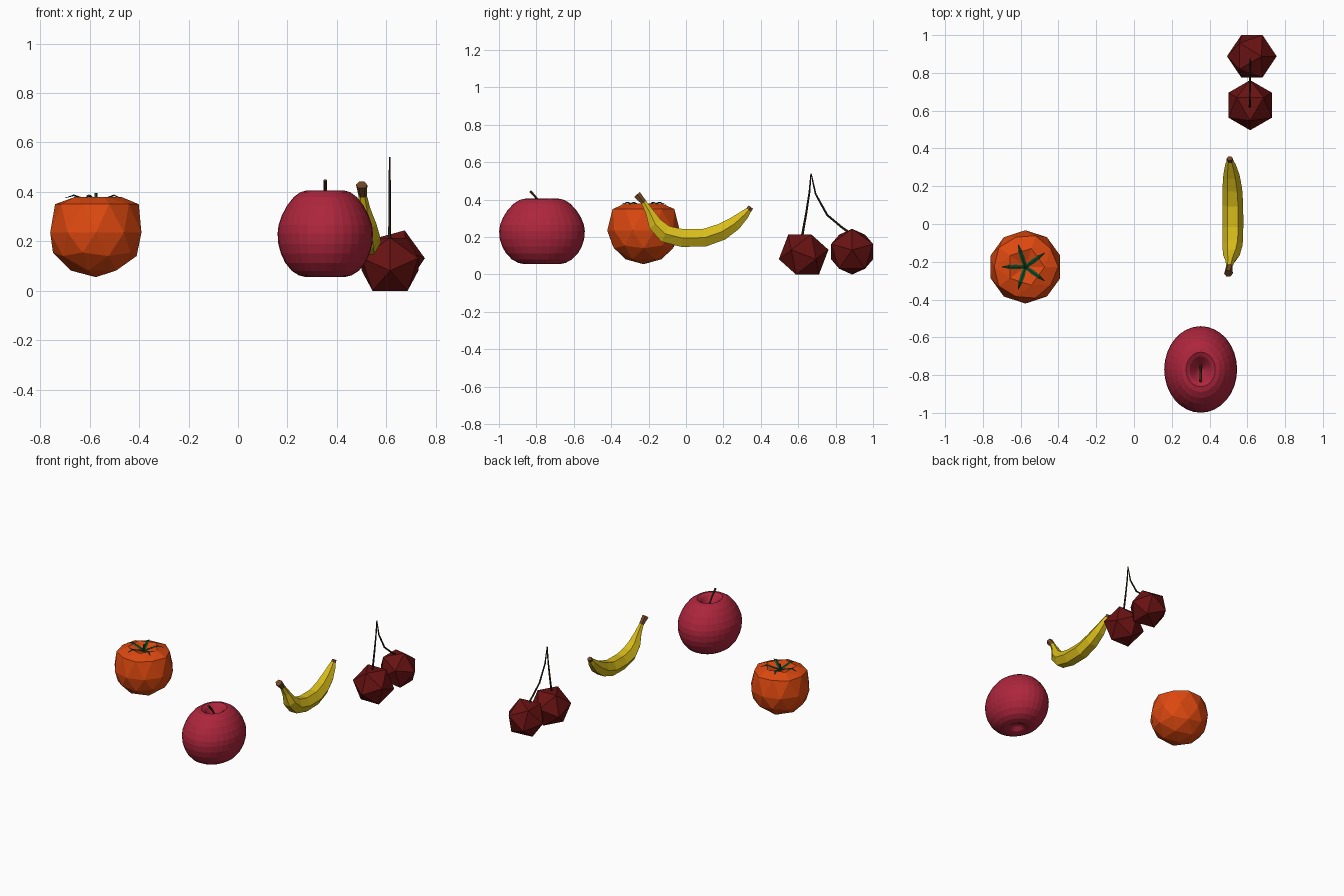
import bpy, bmesh, math
from mathutils import Vector, Matrix

if "Cube" in bpy.data.objects:
    bpy.data.objects.remove(bpy.data.objects["Cube"])


def material(name, rgb):
    m = bpy.data.materials.new(name)
    m.diffuse_color = (*rgb, 1)
    m.use_nodes = True
    m.node_tree.nodes["Principled BSDF"].inputs["Base Color"].default_value = m.diffuse_color
    return m


APPLE = material("apple red", (0.42, 0.019, 0.046))
TOMATO = material("tomato orange", (0.72, 0.065, 0.005))
YELLOW = material("banana yellow", (0.68, 0.50, 0.01))
BROWN = material("banana brown", (0.17, 0.065, 0.018))
CHERRY = material("cherry dark red", (0.14, 0.006, 0.006))
TWIG = material("cherry stem brown", (0.03, 0.02, 0.008))
LEAF = material("leaf green", (0.005, 0.075, 0.02))
STALK = material("apple stem brown", (0.065, 0.033, 0.012))


def finish(bm, name, mats):
    bmesh.ops.recalc_face_normals(bm, faces=bm.faces[:])
    me = bpy.data.meshes.new(name)
    bm.to_mesh(me)
    bm.free()
    for m in mats:
        me.materials.append(m)
    ob = bpy.data.objects.new(name, me)
    bpy.context.collection.objects.link(ob)
    return ob


def sweep(name, pts, sides, mats, flat=1.0, ends=()):
    """Tube through (x, y, z, radius) points whose path lies along the y-z plane."""
    bm = bmesh.new()
    pos = [Vector(p[:3]) for p in pts]
    rings = []
    for i, p in enumerate(pts):
        t = pos[min(i + 1, len(pts) - 1)] - pos[max(i - 1, 0)]
        t.x = 0
        t.normalize()
        up = Vector((1, 0, 0)).cross(t)
        ring = []
        for k in range(sides):
            a = 2 * math.pi * k / sides
            ring.append(bm.verts.new(pos[i] + Vector((p[3] * math.cos(a), 0, 0))
                                     + up * (p[3] * flat * math.sin(a))))
        rings.append(ring)
    for i in range(len(rings) - 1):
        for k in range(sides):
            n = (k + 1) % sides
            f = bm.faces.new((rings[i][k], rings[i][n], rings[i + 1][n], rings[i + 1][k]))
            f.material_index = 1 if i in ends else 0
    for ring in (rings[0], rings[-1]):
        bm.faces.new(ring).material_index = 1 if ends else 0
    return finish(bm, name, mats)


# Apple: turned profile (radius fraction, height), oval in plan
profile = [(0, .32), (.1, .338), (.2, .365), (.3, .392), (.4, .405), (.52, .399), (.66, .379),
           (.8, .345), (.91, .305), (.98, .265), (1, .232), (.985, .19), (.93, .15),
           (.84, .113), (.7, .08), (.55, .062), (.4, .055), (.25, .062), (.12, .083), (0, .09)]
bm = bmesh.new()
vs = [bm.verts.new((r, 0, z)) for r, z in profile]
edges = [bm.edges.new(e) for e in zip(vs, vs[1:])]
bmesh.ops.spin(bm, geom=vs + edges, cent=(0, 0, 0), axis=(0, 0, 1),
               angle=2 * math.pi, steps=32, use_duplicate=False)
bmesh.ops.remove_doubles(bm, verts=bm.verts[:], dist=1e-4)
for v in bm.verts:
    v.co = Vector((.353 + v.co.x * .193, -.77 + v.co.y * .229, v.co.z))
finish(bm, "apple", [APPLE])
sweep("apple_stem", [(.353, -.745, .325, .006), (.353, -.79, .398, .006),
                     (.353, -.833, .446, .008)], 6, [STALK])

# Tomato: icosphere with raised shoulders and a dented top
TX, TY = -.575, -.227
bm = bmesh.new()
bmesh.ops.create_icosphere(bm, subdivisions=2, radius=1)
for v in bm.verts:
    h = v.co.z
    if h > .95:
        z = .345
    elif h > .8:
        z = .38
    elif h > .3:
        z = .35
    else:
        z = .235 + .18 * h
    v.co = Vector((TX + v.co.x * .194, TY + v.co.y * .194, z))
finish(bm, "tomato", [TOMATO])

# Tomato calyx: five narrow leaves and a stub
for k in range(5):
    leaf = sweep("tomato_leaf_%d" % (k + 1),
                 [(0, 0, .354, .008), (0, .05, .372, .012), (0, .09, .386, .009),
                  (0, .125, .375, .002)], 4, [LEAF], flat=.35)
    leaf.data.transform(Matrix.Translation((TX, TY, 0))
                        @ Matrix.Rotation(math.radians(36 + 72 * k - 90), 4, 'Z'))
sweep("tomato_stub", [(TX, TY, .34, .012), (TX, TY, .37, .007), (TX, TY + .004, .395, .007)],
      5, [LEAF])

# Banana: six-sided sweep leaning slightly, brown at both ends
path = [(-.262, .428, .023), (-.225, .385, .017), (-.195, .335, .025), (-.165, .27, .044),
        (-.11, .217, .054), (-.02, .195, .055), (.1, .197, .055), (.19, .228, .052),
        (.26, .272, .043), (.315, .322, .028), (.335, .345, .018), (.347, .36, .016)]
sweep("banana", [(.523 - (z - .2) * .1, y, z, r) for y, z, r in path], 6,
      [YELLOW, BROWN], ends=(0, len(path) - 2))


# Cherries: icosahedra resting near a face
def cherry(name, centre, radius, turn, tilt):
    bm = bmesh.new()
    bmesh.ops.create_icosphere(bm, subdivisions=1, radius=radius)
    bm.faces.ensure_lookup_table()
    bm.normal_update()
    f = bm.faces[0]
    q = f.calc_center_median().rotation_difference(Vector((0, 0, 1)))
    bm.transform(q.to_matrix().to_4x4())
    c = f.verts[0].co
    spin = math.radians(turn) - math.atan2(c.y, c.x)
    bm.transform(Matrix.Translation(centre) @ Matrix.Rotation(math.radians(tilt), 4, 'Y')
                 @ Matrix.Rotation(spin, 4, 'Z'))
    finish(bm, name, [CHERRY])


cherry("cherry_front", (.615, .629, .107), .135, -90, 0)
cherry("cherry_back", (.624, .888, .122), .132, 0, -15)

# Cherry stems meeting at the top
sweep("cherry_stem_front", [(.613, .62, .2, .007), (.613, .643, .33, .006),
                            (.613, .66, .44, .005), (.613, .668, .54, .003)], 5, [TWIG])
sweep("cherry_stem_back", [(.613, .885, .215, .007), (.613, .83, .255, .006),
                           (.613, .755, .318, .006), (.613, .693, .43, .005),
                           (.613, .669, .54, .003)], 5, [TWIG])
